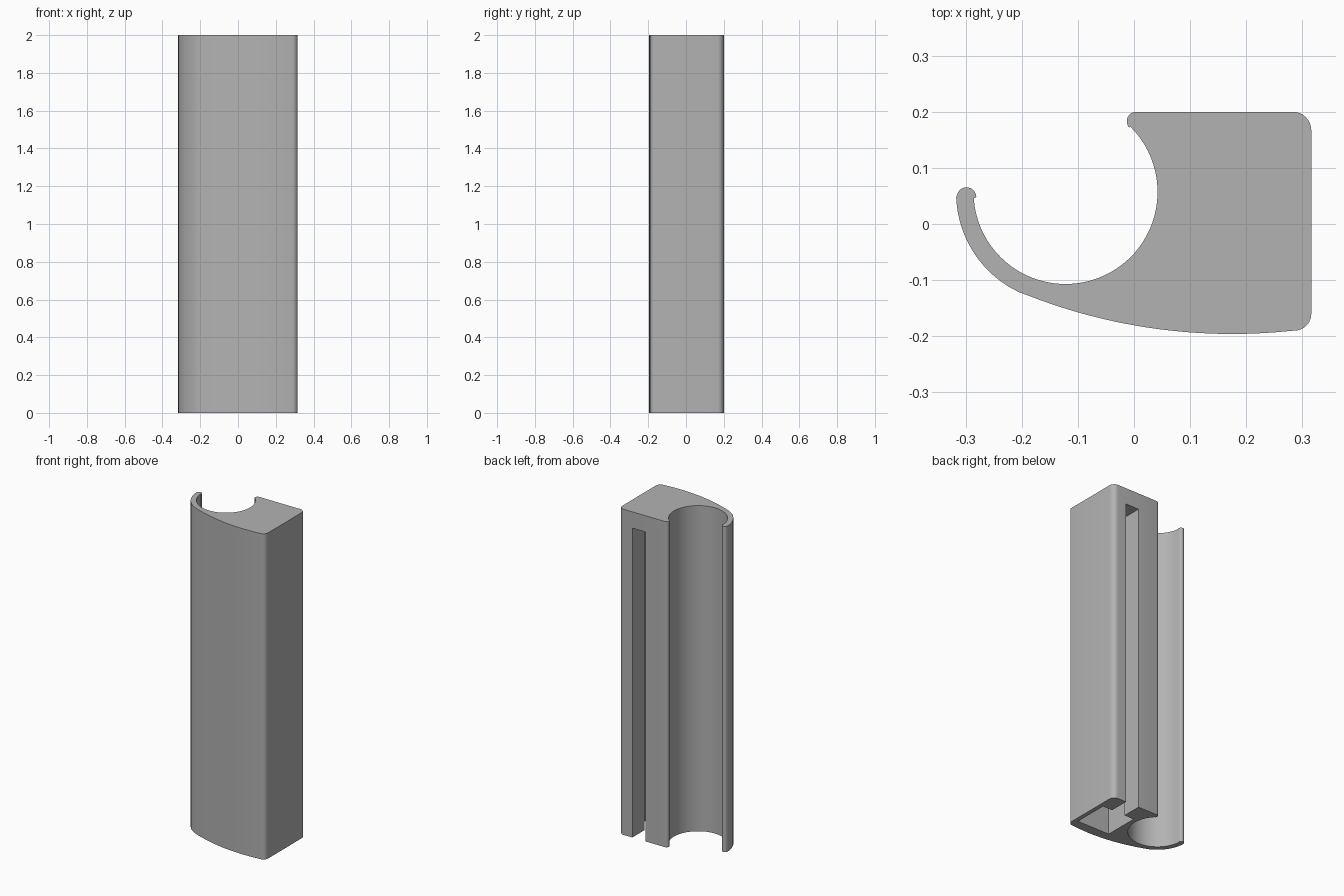
import bpy
import bmesh
from math import cos, sin, radians

cube = bpy.data.objects.get("Cube")
if cube:
    bpy.data.objects.remove(cube, do_unlink=True)

HEIGHT = 2.0
SLOT_TOP = 1.9


def arc(cx, cy, r, start, end, steps):
    """Points along an arc, angles in degrees."""
    angles = [radians(start + (end - start) * i / steps) for i in range(steps + 1)]
    return [(cx + r * cos(a), cy + r * sin(a)) for a in angles]


def prism(name, outline, bottom, top):
    """Extrude a counter-clockwise outline between two heights."""
    bm = bmesh.new()
    base = bm.faces.new([bm.verts.new((x, y, bottom)) for x, y in outline])
    result = bmesh.ops.extrude_face_region(bm, geom=[base], use_keep_orig=True)
    verts = [g for g in result["geom"] if isinstance(g, bmesh.types.BMVert)]
    bmesh.ops.translate(bm, verts=verts, vec=(0, 0, top - bottom))
    bmesh.ops.recalc_face_normals(bm, faces=bm.faces)
    mesh = bpy.data.meshes.new(name)
    bm.to_mesh(mesh)
    bm.free()
    obj = bpy.data.objects.new(name, mesh)
    bpy.context.collection.objects.link(obj)
    return obj


# Hooked cross-section, counter-clockwise from the hook tip
outline = (
    arc(-0.122, 0.055, 0.195, 182, 245, 16)        # hook outer side
    + arc(0.175, 0.804, 1.0, -111.5, -84, 20)      # bowed front
    + arc(0.286, -0.16, 0.03, -80, 0, 8)           # front corner
    + arc(0.283, 0.167, 0.033, 0, 90, 8)           # back corner
    + arc(0.004, 0.183, 0.017, 90, 220, 8)         # rounded lip
    + arc(-0.122, 0.057, 0.164, 45, -176, 48)      # round channel
    + arc(-0.2985, 0.048, 0.0175, 0, 170, 8)       # hook tip
)
body = prism("hooked_body", outline, 0, HEIGHT)

# T-shaped slot, open at the back and the bottom
mid, neck, half, front, shoulder, back = 0.18, 0.045, 0.11, -0.135, 0.08, 0.3
slot_side = [(half, front), (half, shoulder), (neck, shoulder), (neck, back)]
slot = [(mid + x, y) for x, y in slot_side]
slot += [(mid - x, y) for x, y in reversed(slot_side)]
cutter = prism("slot_cutter", slot, -0.1, SLOT_TOP)
cutter.hide_render = True

grey = bpy.data.materials.new("plain_grey")
grey.use_nodes = True
colour = (0.45, 0.45, 0.45, 1)
grey.diffuse_color = colour
grey.node_tree.nodes["Principled BSDF"].inputs["Base Color"].default_value = colour
for obj in (body, cutter):
    obj.data.materials.append(grey)

# Cut the slot, then shade the curves smooth
cut = body.modifiers.new("slot", "BOOLEAN")
cut.operation = "DIFFERENCE"
cut.solver = "EXACT"
cut.object = cutter
bpy.ops.object.select_all(action="DESELECT")
body.select_set(True)
bpy.context.view_layer.objects.active = body
bpy.ops.object.modifier_apply(modifier=cut.name)
bpy.data.objects.remove(cutter, do_unlink=True)
bpy.ops.object.shade_smooth_by_angle(angle=radians(30))
